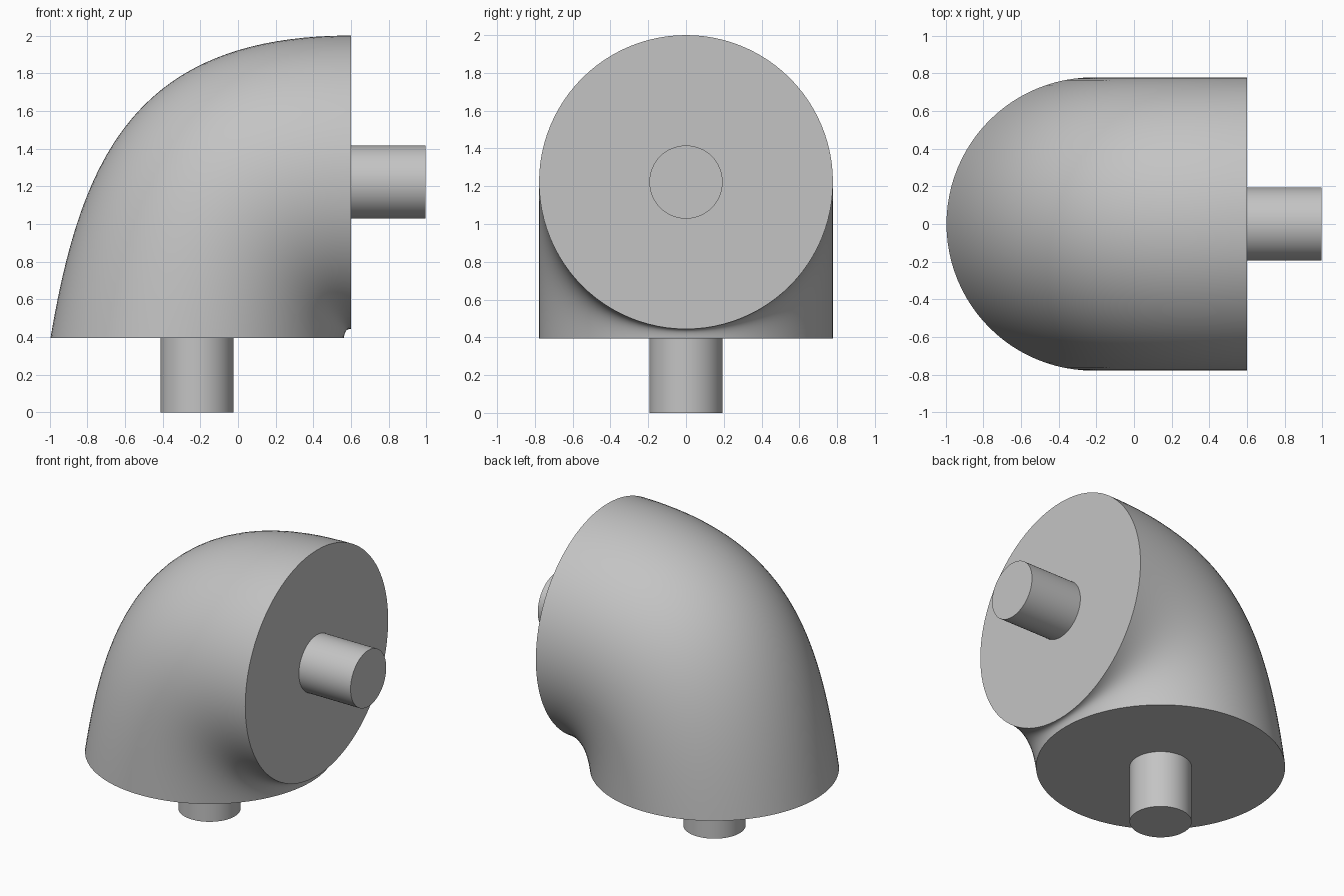
import bpy, bmesh, math
from mathutils import Vector

if "Cube" in bpy.data.objects:
    bpy.data.objects.remove(bpy.data.objects["Cube"], do_unlink=True)

grey = bpy.data.materials.new("light grey")
grey.use_nodes = True
colour = (0.55, 0.55, 0.55, 1)
grey.diffuse_color = colour
grey.node_tree.nodes["Principled BSDF"].inputs["Base Color"].default_value = colour

RADIUS = 0.778
BASE = Vector((-0.217, 0, 0.395))    # centre of the lower end face
SIDE = Vector((0.6, 0, 1.222))       # centre of the side end face
SEGMENTS, RINGS = 96, 40


def finish(obj):
    obj.data.materials.append(grey)
    bpy.ops.object.select_all(action="DESELECT")
    obj.select_set(True)
    bpy.context.view_layer.objects.active = obj
    bpy.ops.object.shade_smooth_by_angle(angle=math.radians(35))


def elbow_point(angle, t):
    """Bezier from the lower circle, rising and turning into the side circle."""
    c, s = RADIUS * math.cos(angle), RADIUS * math.sin(angle)
    start = BASE + Vector((-c, s, 0))
    end = SIDE + Vector((0, s, c))
    rise, run = end.z - start.z, end.x - start.x
    p1 = start + Vector((0.1, 0, 0.592)) * rise
    p2 = end - Vector((0.72 * run, 0, 0))
    u = 1 - t
    return u**3 * start + 3 * u * u * t * p1 + 3 * u * t * t * p2 + t**3 * end


# Elbow body: lofted rings closed by flat end faces
bm = bmesh.new()
rings = [[bm.verts.new(elbow_point(math.tau * i / SEGMENTS, r / RINGS))
          for i in range(SEGMENTS)] for r in range(RINGS + 1)]
for low, high in zip(rings, rings[1:]):
    for i in range(SEGMENTS):
        j = (i + 1) % SEGMENTS
        bm.faces.new((low[i], low[j], high[j], high[i]))
bm.faces.new(rings[0])
bm.faces.new(rings[-1])
bmesh.ops.recalc_face_normals(bm, faces=bm.faces)
mesh = bpy.data.meshes.new("elbow_body")
bm.to_mesh(mesh)
bm.free()
body = bpy.data.objects.new("elbow_body", mesh)
bpy.context.collection.objects.link(body)
finish(body)


# Round pegs standing out from both end faces
def peg(name, centre, depth, rotation):
    bpy.ops.mesh.primitive_cylinder_add(vertices=64, radius=0.194, depth=depth,
                                        location=centre, rotation=rotation)
    obj = bpy.context.object
    obj.name = name
    finish(obj)


peg("lower_peg", (BASE.x, 0, BASE.z / 2), BASE.z, (0, 0, 0))
peg("side_peg", (SIDE.x + 0.197, 0, SIDE.z), 0.394, (0, math.pi / 2, 0))
